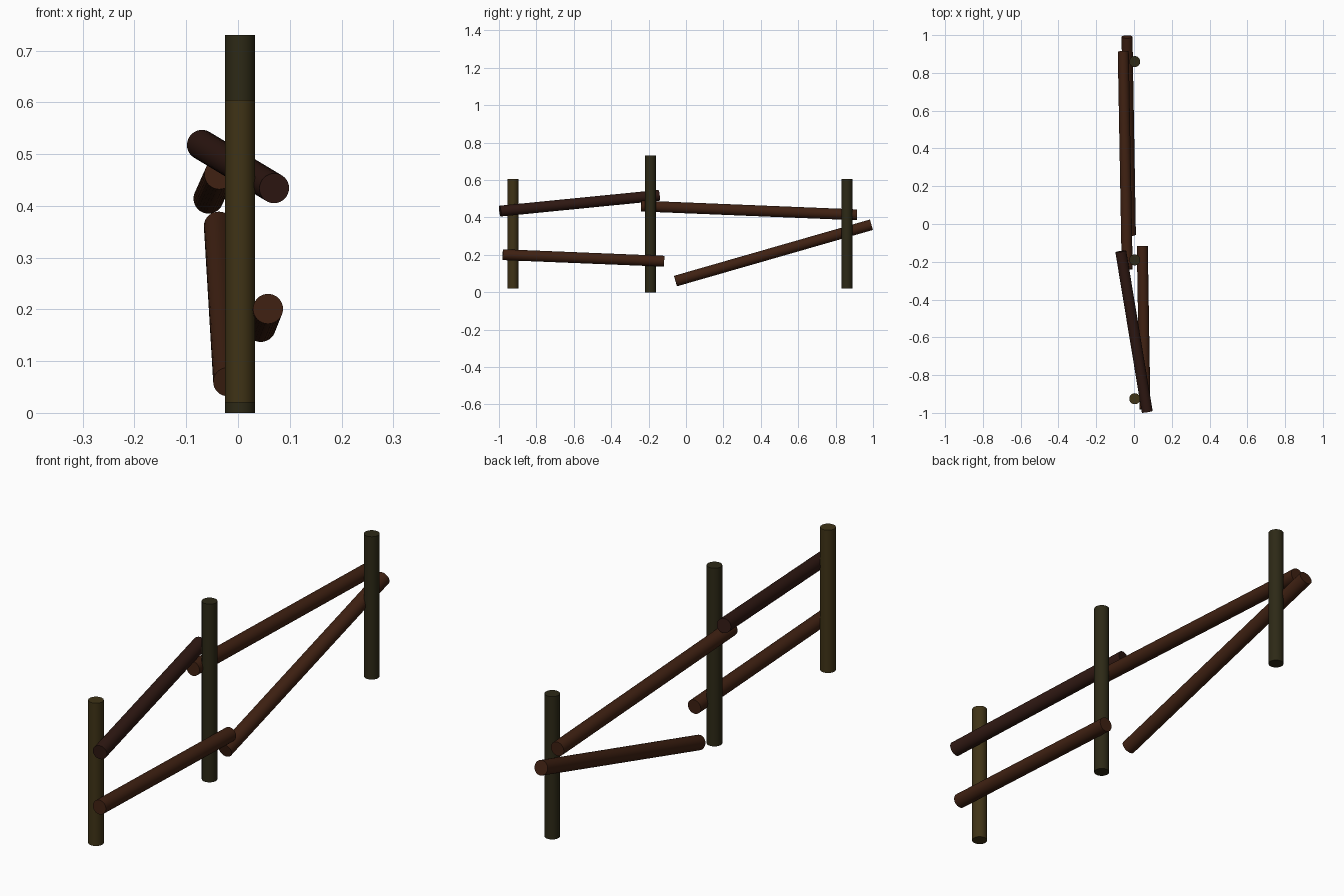
import bpy
from mathutils import Vector

if "Cube" in bpy.data.objects:
    bpy.data.objects.remove(bpy.data.objects["Cube"])

RADIUS = 0.029


def material(name, rgb):
    mat = bpy.data.materials.new(name)
    mat.diffuse_color = (*rgb, 1)
    mat.use_nodes = True
    mat.node_tree.nodes["Principled BSDF"].inputs["Base Color"].default_value = mat.diffuse_color
    return mat


olive = material("olive_wood", (0.05, 0.033, 0.008))
dark_olive = material("dark_olive_wood", (0.026, 0.022, 0.008))
red_brown = material("red_brown_wood", (0.05, 0.015, 0.006))
dark_brown = material("dark_brown_wood", (0.028, 0.009, 0.006))


def log(name, start, end, mat):
    """Round log running between two end centres."""
    a, b = Vector(start), Vector(end)
    bpy.ops.mesh.primitive_cylinder_add(vertices=32, radius=RADIUS, depth=(b - a).length,
                                        location=(a + b) / 2)
    obj = bpy.context.object
    obj.rotation_euler = (b - a).to_track_quat('Z', 'Y').to_euler()
    obj.name = name
    obj.data.materials.append(mat)
    bpy.ops.object.shade_smooth_by_angle()
    return obj


# Upright posts
for name, y, z0, z1, mat in (
    ("front_post", -0.925, 0.02, 0.605, olive),
    ("middle_post", -0.19, 0.0, 0.73, dark_olive),
    ("back_post", 0.86, 0.02, 0.605, dark_olive),
):
    log(name, (0.004, y, z0), (0.004, y, z1), mat)

# Rails, the last one fallen at its near end
log("front_upper_rail", (0.07, -0.994, 0.434), (-0.07, -0.145, 0.518), dark_brown)
log("front_lower_rail", (0.058, -0.98, 0.201), (0.044, -0.117, 0.166), red_brown)
log("back_upper_rail", (-0.036, -0.24, 0.461), (-0.057, 0.914, 0.414), red_brown)
log("fallen_lower_rail", (-0.019, -0.056, 0.06), (-0.037, 0.991, 0.361), red_brown)
